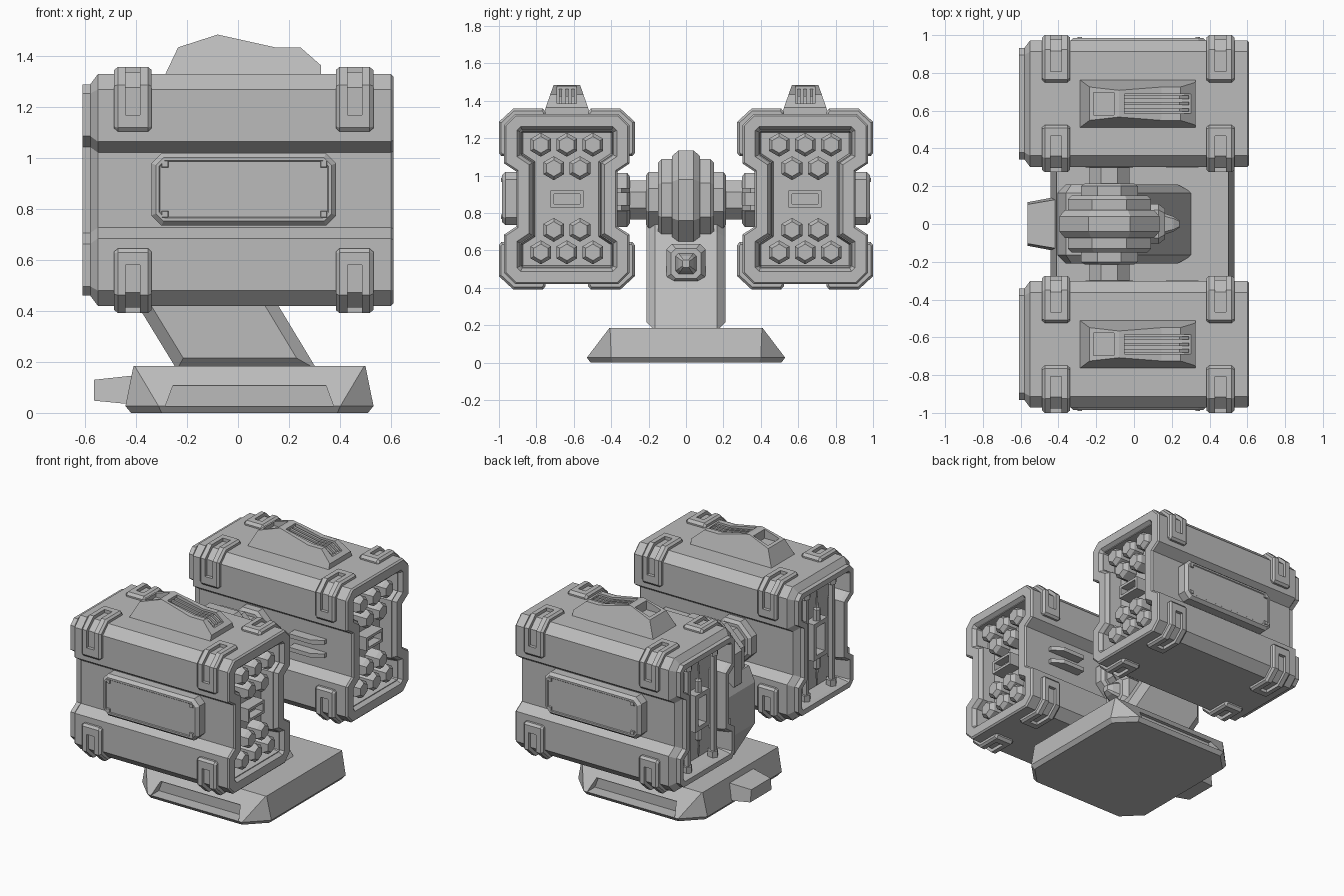
import bpy, bmesh, math
from mathutils import Vector

if "Cube" in bpy.data.objects:
    bpy.data.objects.remove(bpy.data.objects["Cube"])

grey = bpy.data.materials.new("warm_grey_metal")
grey.diffuse_color = (0.5, 0.5, 0.5, 1)
grey.use_nodes = True
grey.node_tree.nodes["Principled BSDF"].inputs["Base Color"].default_value = grey.diffuse_color
CY, CZ = 0.637, 0.875          # centre of a launcher pod


def new_object(name, bm):
    bmesh.ops.recalc_face_normals(bm, faces=bm.faces)
    me = bpy.data.meshes.new(name)
    bm.to_mesh(me)
    bm.free()
    me.materials.append(grey)
    ob = bpy.data.objects.new(name, me)
    bpy.context.collection.objects.link(ob)
    return ob


def add_loft(bm, rings):
    """Skin a list of equal-length rings and close both ends."""
    vs = [[bm.verts.new(p) for p in r] for r in rings]
    for a, b in zip(vs, vs[1:]):
        for i in range(len(a)):
            j = (i + 1) % len(a)
            bm.faces.new((a[i], a[j], b[j], b[i]))
    bm.faces.new(vs[0])
    bm.faces.new(vs[-1])


def loft(name, *ring_sets):
    bm = bmesh.new()
    for rings in ring_sets:
        add_loft(bm, rings)
    return new_object(name, bm)


def ring_x(poly, x):            # poly holds (y, z)
    return [(x, y, z) for y, z in poly]


def ring_y(poly, y):            # poly holds (x, z)
    return [(x, y, z) for x, z in poly]


def offset(poly, d):
    """Move every edge of a counter-clockwise outline inwards by d."""
    out, n = [], len(poly)
    for i in range(n):
        a, b, c = (Vector(poly[k % n]) for k in (i - 1, i, i + 1))
        e, f = (b - a).normalized(), (c - b).normalized()
        n1, n2 = Vector((-e.y, e.x)), Vector((-f.y, f.x))
        out.append(tuple(b + (n1 + n2) * d / (1 + n1.dot(n2))))
    return out


def ngon(cx, cz, r, n, turn=0.0):
    return [(cx + r * math.cos(turn + 2 * math.pi * i / n),
             cz + r * math.sin(turn + 2 * math.pi * i / n)) for i in range(n)]


def octagon(r):                 # flat-sided octagon round the tilt axis
    return ngon(-0.13, 0.87, r / math.cos(math.pi / 8), 8, math.pi / 8)


def rect(a0, a1, b0, b1):
    return [(a0, b0), (a1, b0), (a1, b1), (a0, b1)]


def box(x0, x1, y0, y1, z0, z1):
    return [ring_x(rect(y0, y1, z0, z1), x) for x in (x0, x1)]


def mirror(ob, axes=(False, True, False), centre=None):
    m = ob.modifiers.new("mirror", 'MIRROR')
    m.use_axis = axes
    m.mirror_object = centre
    return ob


def cut(ob, cutter):
    cutter.hide_render = True
    cutter.display_type = 'WIRE'
    m = ob.modifiers.new("cut", 'BOOLEAN')
    m.operation = 'DIFFERENCE'
    m.object = cutter


# ---- Pod shells: waisted outline with hollow ends ----
half = [(.275, -.455), (.335, -.395), (.335, -.19), (.27, -.147),
        (.27, .147), (.335, .19), (.335, .395), (.275, .455)]
outline = [(CY + u, CZ + v) for u, v in half] + [(CY - u, CZ + v) for u, v in reversed(half)]
sections = [(-.50, .10), (-.59, .085), (-.61, .075), (-.61, .04), (-.58, .04), (-.55, 0),
            (.60, 0), (.61, .01), (.61, .068), (.585, .085), (.585, .09), (.50, .10)]
mirror(loft("pod_shell", [ring_x(offset(outline, d), x) for x, d in sections]))

# ---- Rocket tips and the framed slot between them ----
tips = []
for v, us in ((.29, (-.139, 0, .139)), (.165, (-.07, .07)),
              (-.165, (-.07, .07)), (-.285, (-.139, 0, .139))):
    for u in us:
        tips.append([ring_x(ngon(CY + u, CZ + v, r, 6, math.pi / 6), x)
                     for x, r in ((.49, .064), (.575, .064), (.60, .044))])
mirror(loft("rocket_tip", *tips))
frame = [(CY, CZ, w, h) for w, h in ((.088, .045), (.088, .045), (.07, .027), (.07, .027))]
mirror(loft("slot_frame", [ring_x(rect(y - w, y + w, z - h, z + h), x)
                           for (y, z, w, h), x in zip(frame, (.49, .585, .585, .53))]))

# ---- Rear rods, feet and central rack ----
rods = []
for u in (-.14, .14):
    rods.append([ring_x(rect(CY + u - .015, CY + u + .015, .49, 1.26), x) for x in (-.57, -.54)])
    for z0, z1 in ((.49, .55), (1.2, 1.26)):
        rods.append([[(x - .55, y + CY + u, z) for x, y in ngon(0, 0, .035, 6)] for z in (z0, z1)])
mirror(loft("rear_rod", *rods))
rack = [box(-.57, -.49, CY + s * .06 - .015, CY + s * .06 + .015, .75, 1.0) for s in (-1, 1)]
rack += [box(-.57, -.49, CY - .06, CY + .06, z, z + .03) for z in (.75, .97)]
for s in (-1, 1):
    rack.append([[(x - .54, y + CY, CZ + s * v) for x, y in ngon(0, 0, r, 6)]
                 for v, r in ((.12, .025), (.2, .025), (.21, .012), (.32, .004))])
mirror(loft("rear_rack", *rack))

# ---- Corner clips: one slotted bracket, repeated on all corners ----
pivot = bpy.data.objects.new("pod_centre", None)
pivot.location = (0, CY, CZ)
pivot.hide_render = True
bpy.context.collection.objects.link(pivot)
clip_poly = [(.113, 1.31), (.113, 1.34), (.128, 1.358), (.287, 1.358), (.363, 1.288),
             (.363, 1.12), (.35, 1.105), (.315, 1.105), (.315, 1.26), (.26, 1.31)]
slot_poly = [(.17, 1.336), (.278, 1.336), (.341, 1.278), (.341, 1.17),
             (.42, 1.17), (.42, 1.42), (.17, 1.42)]
clip = loft("corner_clip", [ring_x([(CY + u, z) for u, z in (clip_poly if d == 0 else offset(clip_poly[::-1], d)[::-1])], x)
                            for x, d in ((-.486, .012), (-.472, 0), (-.353, 0), (-.339, .012))])
slot = loft("clip_slot_cutter", [ring_x([(CY + u, z) for u, z in slot_poly], x)
                                 for x in (-.441, -.384)])
cut(clip, slot)
arr = clip.modifiers.new("pair", 'ARRAY')
arr.count = 2
arr.use_relative_offset = False
arr.use_constant_offset = True
arr.constant_offset_displace = (.87, 0, 0)
mirror(clip, (False, True, True), pivot)
mirror(clip)

# ---- Top housings with a pocket and a finned vent ----
top_poly = [(-.285, 1.32), (-.285, 1.33), (-.235, 1.435), (-.08, 1.485), (.145, 1.435),
            (.245, 1.435), (.325, 1.365), (.325, 1.32)]


def top_ring(s):
    return [(x, CY + s * (.125 - .35 * (z - 1.33)), z) for x, z in top_poly]


housing = loft("top_housing", [top_ring(-1), top_ring(1)])
cut(housing, loft("pocket_cutter", box(-.215, -.105, CY - .06, CY + .06, 1.415, 1.6)))
cut(housing, loft("vent_cutter", box(-.05, .4, CY - .052, CY + .052, 1.385, 1.6)))
mirror(housing)
fin_poly = [(-.06, 1.37), (.30, 1.37), (.285, 1.395), (.24, 1.427), (.145, 1.427), (-.06, 1.465)]
mirror(loft("vent_fin", *[[ring_y(fin_poly, CY + u + w) for w in (-.008, .008)]
                          for u in (-.034, 0, .034)]))

# ---- Outer side panels with corner bolts ----
panel = [(-.30, .735), (.345, .735), (.385, .775), (.385, .98),
         (.345, 1.02), (-.30, 1.02), (-.34, .98), (-.34, .775)]
mirror(loft("side_panel", [ring_y(offset(panel, d), y)
                           for y, d in ((.89, 0), (.965, 0), (.985, .018), (.985, .03), (.98, .034))]))
mirror(loft("panel_bolt", *[[ring_y(ngon(x, z, r, 4, math.pi / 4), y) for y, r in ((.97, .022), (.989, .016))]
                            for x in (-.287, .337) for z in (.78, .977)]))

# ---- Inner prongs ----
prong = [(.17, .30), (.34, .30), (.41, .345), (.41, .39), (.17, .39)]
mirror(loft("inner_prong", *[[[(x, y, z + h) for x, y in prong] for h in (0, .028)]
                             for z in (.815, .907)]))

# ---- Tilt hub, cover ring and axles ----
loft("tilt_hub", [ring_y(octagon(r), y) for y, r in
                  ((-.215, .13), (-.20, .15), (-.15, .15), (-.15, .20), (-.13, .22),
                   (.13, .22), (.15, .20), (.15, .15), (.20, .15), (.215, .13))])
loft("hub_cover", [ring_y(octagon(r), y) for y, r in
                   ((-.075, .20), (-.075, .235), (-.04, .265), (.04, .265), (.075, .235), (.075, .20))])
mirror(loft("axle", [ring_y(octagon(r), y) for y, r in
                     ((.20, .105), (.30, .105), (.30, .125), (.315, .145), (.39, .145))]))

# ---- Slanted support arm and its front knob ----
arm = [(-.24, .17), (.31, .17), (-.01, .70), (-.13, .82), (-.36, .82), (-.405, .72), (-.405, .44)]
loft("support_arm", [ring_y(offset(arm, d), y)
                     for y, d in ((-.21, .045), (-.165, 0), (.165, 0), (.21, .045))])


def knob_ring(x, h, c):
    poly = [(-h + c, -h), (h - c, -h), (h, -h + c), (h, h - c),
            (h - c, h), (-h + c, h), (-h, h - c), (-h, -h + c)]
    return ring_x([(y, z + .53) for y, z in poly], x)


loft("arm_knob", [knob_ring(*k) for k in ((0, .105, .03), (.13, .105, .03), (.165, .08, .025),
                                          (.165, .055, .015), (.21, .04, .012), (.24, .02, .006))])

# ---- Base plate with side recesses and a rear tab ----


def base_ring(z, hx, hy, c):
    cx = .045
    return [(cx + sx * (hx - a), sy * (hy - b), z)
            for sx, sy, first in ((1, -1, 0), (1, 1, 1), (-1, 1, 0), (-1, -1, 1))
            for a, b in (((c, 0), (0, c)) if not first else ((0, c), (c, 0)))]


base = loft("base_plate", [base_ring(0, .465, .51, .12), base_ring(.027, .487, .53, .13),
                           base_ring(.185, .455, .41, .004)])
recess = [(-.285, .027), (.375, .027), (.345, .108), (-.255, .108)]
cut(base, mirror(loft("base_recess_cutter", [ring_y(recess, y) for y in (.445, .6)])))
loft("rear_tab", [ring_x([(-h, z0), (h, z0), (h * .9, z1), (-h * .9, z1)], x)
                  for x, h, z0, z1 in ((-.565, .115, .048, .13), (-.38, .15, .03, .15))])
